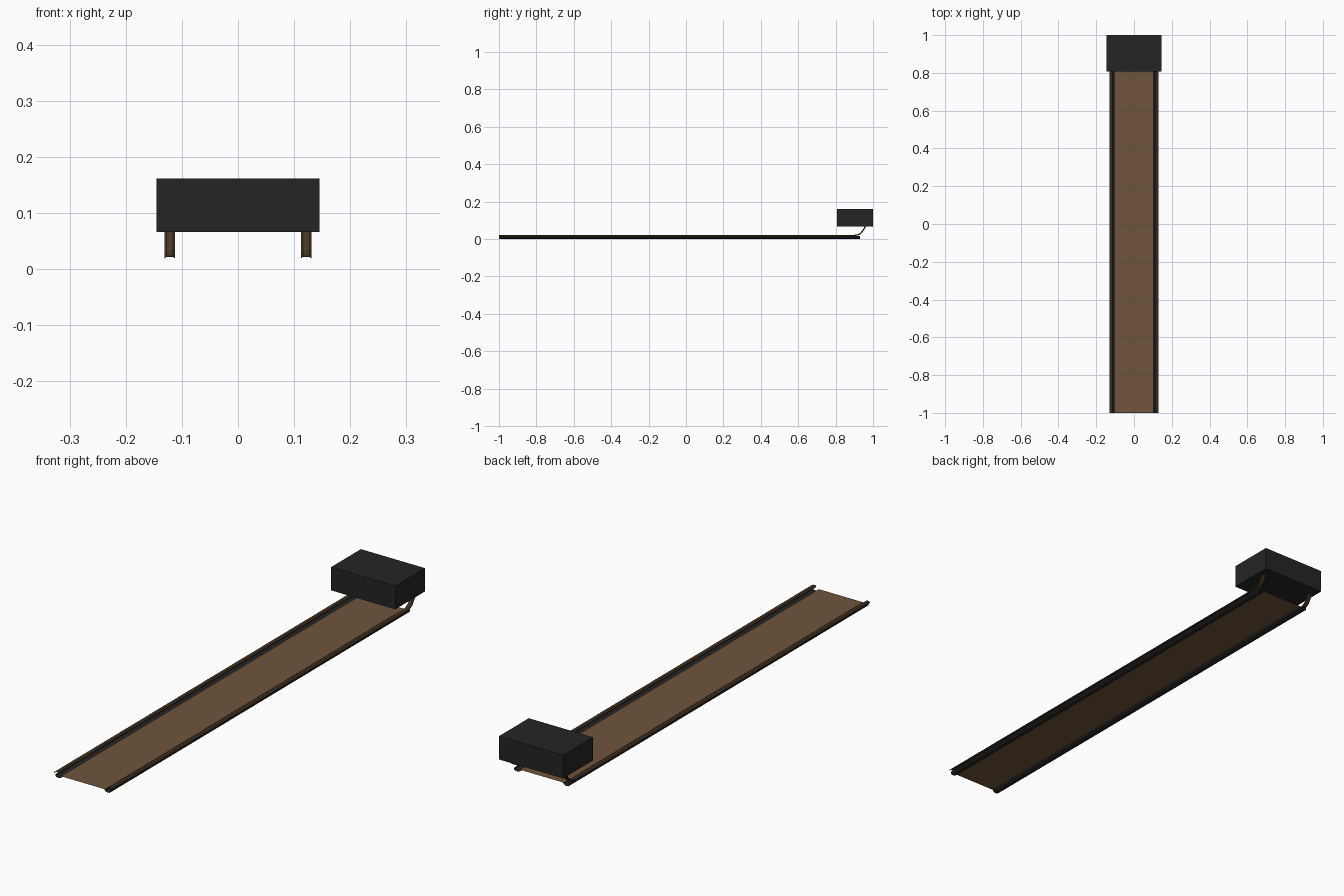
import bpy, bmesh, math

if "Cube" in bpy.data.objects:
    bpy.data.objects.remove(bpy.data.objects["Cube"])

def material(name, rgb):
    m = bpy.data.materials.new(name)
    m.diffuse_color = (*rgb, 1)
    m.use_nodes = True
    m.node_tree.nodes["Principled BSDF"].inputs["Base Color"].default_value = m.diffuse_color
    return m

BROWN = material("belt_brown", (0.16, 0.09, 0.045))
RAIL = material("strap_brown", (0.065, 0.04, 0.02))
DARK = material("charcoal", (0.018, 0.018, 0.018))

def sweep(name, rows, mat):
    """Open sheet joining successive rows of points."""
    bm = bmesh.new()
    grid = [[bm.verts.new(p) for p in row] for row in rows]
    for a, b in zip(grid, grid[1:]):
        for i in range(len(a) - 1):
            bm.faces.new((a[i], b[i], b[i + 1], a[i + 1]))
    bmesh.ops.recalc_face_normals(bm, faces=bm.faces)
    if sum(f.normal.z * f.calc_area() for f in bm.faces) < 0:
        bmesh.ops.reverse_faces(bm, faces=bm.faces)
    me = bpy.data.meshes.new(name)
    bm.to_mesh(me)
    bm.free()
    me.materials.append(mat)
    ob = bpy.data.objects.new(name, me)
    bpy.context.collection.objects.link(ob)
    return ob

# belt sheet
sweep("belt", [[(x, y, 0.010) for x in (-0.1, 0.1)] for y in (-1, 0.93)], BROWN)

# channel under each handrail, and the handrail rising into the box
channel = [(0.096, 0.010), (0.099, 0.004), (0.105, 0.001), (0.112, 0.000), (0.120, 0.001),
           (0.125, 0.005), (0.125, 0.012), (0.118, 0.017)]
cap = [(0.112, -0.005), (0.112, -0.001), (0.116, 0.002),
       (0.127, 0.002), (0.131, -0.001), (0.131, -0.005)]
path = [(-1, 0.020), (0.84, 0.020), (0.90, 0.021), (0.92, 0.024),
        (0.935, 0.033), (0.947, 0.050), (0.962, 0.075)]

def frame_rows(side):
    rows = []
    for i, (y, z) in enumerate(path):
        y0, z0 = path[max(i - 1, 0)]
        y1, z1 = path[min(i + 1, len(path) - 1)]
        a = math.atan2(z1 - z0, y1 - y0)
        rows.append([(side * x, y - h * math.sin(a), z + h * math.cos(a)) for x, h in cap])
    return rows

for side, label in ((-1, "left"), (1, "right")):
    sweep(label + "_channel", [[(side * x, y, z) for x, z in channel] for y in (-1, 0.93)], DARK)
    sweep(label + "_handrail", frame_rows(side), RAIL)

# end box
bpy.ops.mesh.primitive_cube_add(size=1, location=(0, 0.904, 0.114))
box = bpy.context.object
box.name = "end_box"
box.scale = (0.29, 0.192, 0.095)
bpy.ops.object.transform_apply(location=False, rotation=False, scale=True)
box.data.materials.append(DARK)
